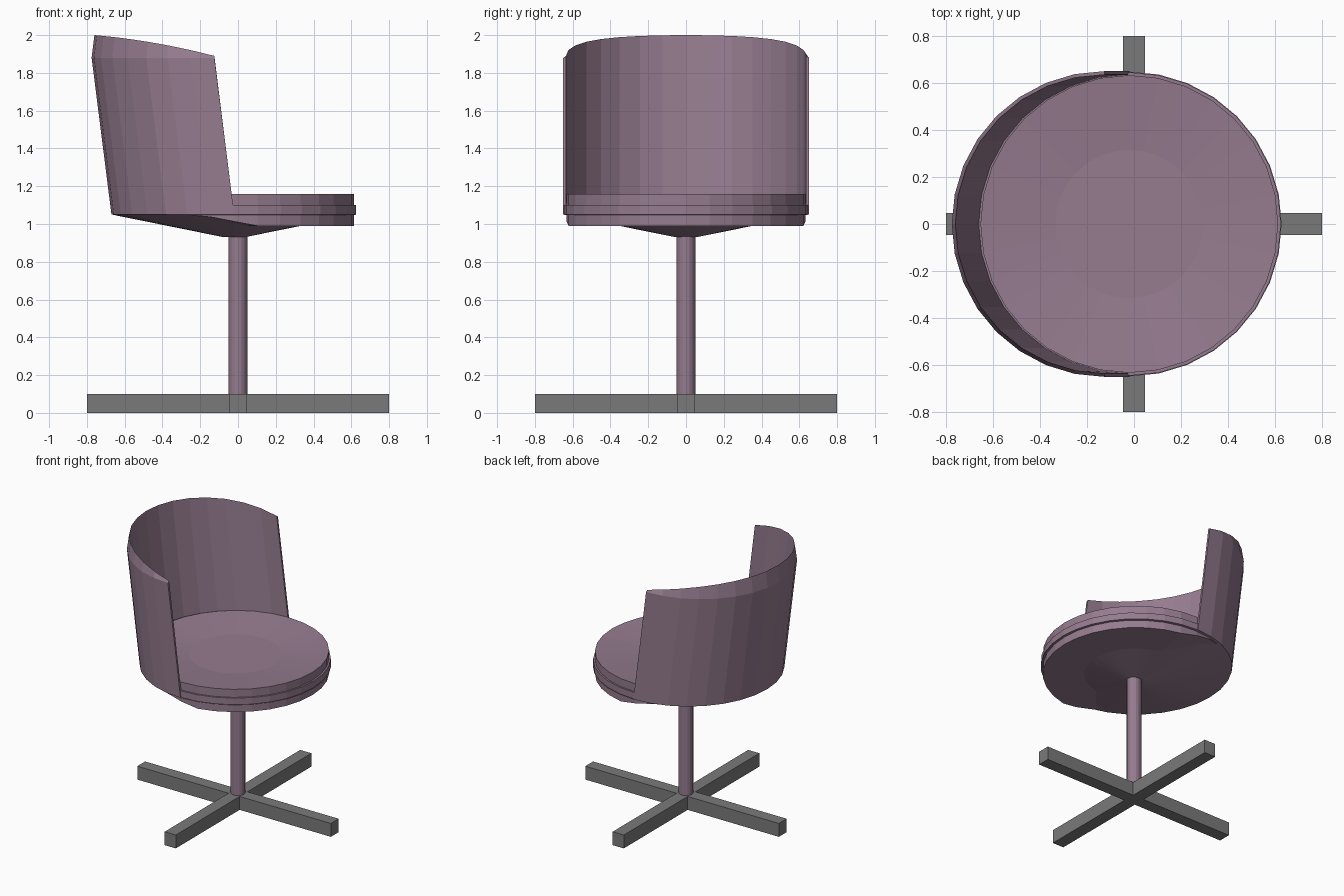
import bpy, bmesh, math

if "Cube" in bpy.data.objects:
    bpy.data.objects.remove(bpy.data.objects["Cube"])

SIDES = 32
CX = -0.02          # centre of the seat


def material(name, color):
    m = bpy.data.materials.new(name)
    m.diffuse_color = (*color, 1)
    m.use_nodes = True
    m.node_tree.nodes["Principled BSDF"].inputs["Base Color"].default_value = m.diffuse_color
    return m


MAUVE = material("mauve", (0.30, 0.20, 0.275))
GREY = material("grey", (0.19, 0.195, 0.19))


def finish(name, bm, mat):
    bmesh.ops.recalc_face_normals(bm, faces=bm.faces)
    me = bpy.data.meshes.new(name)
    bm.to_mesh(me)
    bm.free()
    me.materials.append(mat)
    ob = bpy.data.objects.new(name, me)
    bpy.context.collection.objects.link(ob)
    return ob


def skin(bm, rings, closed=True):
    """Bridge consecutive vertex rings with quads."""
    for a, b in zip(rings, rings[1:]):
        n = len(a)
        for i in range(n if closed else n - 1):
            j = (i + 1) % n
            bm.faces.new((a[i], a[j], b[j], b[i]))


def lathe(name, profile, cx, sides=SIDES, zfun=None):
    """Turned solid from (radius, z) points, capped at both ends."""
    bm = bmesh.new()
    rings = []
    for k, (r, z) in enumerate(profile):
        ring = []
        for i in range(sides):
            a = 2 * math.pi * i / sides
            x = cx + r * math.cos(a)
            zz = zfun(x) if zfun and k == 1 else z
            ring.append(bm.verts.new((x, r * math.sin(a), zz)))
        rings.append(ring)
    skin(bm, rings)
    bm.faces.new(rings[0])
    bm.faces.new(rings[-1])
    return finish(name, bm, MAUVE)


# Crossed floor legs, joined as one plus-shaped extrusion
bm = bmesh.new()
L, w = 0.8, 0.046
outline = []
for k in range(4):
    c, s = round(math.cos(k * math.pi / 2)), round(math.sin(k * math.pi / 2))
    for x, y in ((L, -w), (L, w), (w, w)):
        outline.append((c * x - s * y, s * x + c * y))
face = bm.faces.new([bm.verts.new((x, y, 0)) for x, y in outline])
ext = bmesh.ops.extrude_face_region(bm, geom=[face])
bmesh.ops.translate(bm, vec=(0, 0, 0.1),
                    verts=[v for v in ext["geom"] if isinstance(v, bmesh.types.BMVert)])
finish("cross_legs", bm, GREY)

# Post and shallow cone under the seat
lathe("post", [(0.05, 0.1), (0.05, 0.94)], 0, 16)
lathe("under_cone", [(0.055, 0.93), (0.648, 1.05), (0.60, 1.06)], CX)


# Front lip below the seat, fading out toward the back
def lip_bottom(x):
    return 0.99 + 0.058 * min(1, max(0, (0.1 - x) / 0.3))


lathe("lower_lip", [(0.02, 0.99), (0.633, 0.99), (0.633, 1.055)], CX, zfun=lip_bottom)

# Seat: rim band and dished cushion
lathe("rim_band", [(0.645, 1.05), (0.645, 1.10)], CX)
lathe("cushion", [(0.633, 1.09), (0.633, 1.16), (0.315, 1.13)], CX)

# Leaning half-round back shell with a top edge rising to the rear
bm = bmesh.new()
R_OUT, R_IN = 0.65, 0.635
LEAN = -0.105
rows = [[], [], [], []]       # outer bottom, outer top, inner top, inner bottom
half = SIDES // 2
for i in range(half + 1):
    a = math.pi / 2 + math.pi * i / half
    c, s = math.cos(a), math.sin(a)
    t = max(0, -c)
    rise = 1.89 + 0.11 * (1.5 * t - 0.5 * t * t)
    for row, r, dx, z in zip(rows, (R_OUT, R_OUT, R_IN, R_IN),
                             (0, LEAN, LEAN, 0), (1.05, 1.88, rise, 1.05)):
        row.append(bm.verts.new((CX + dx + r * c, r * s, z)))
skin(bm, rows + [rows[0]], closed=False)
for e in (0, -1):
    bm.faces.new([row[e] for row in rows])
finish("back_shell", bm, MAUVE)
